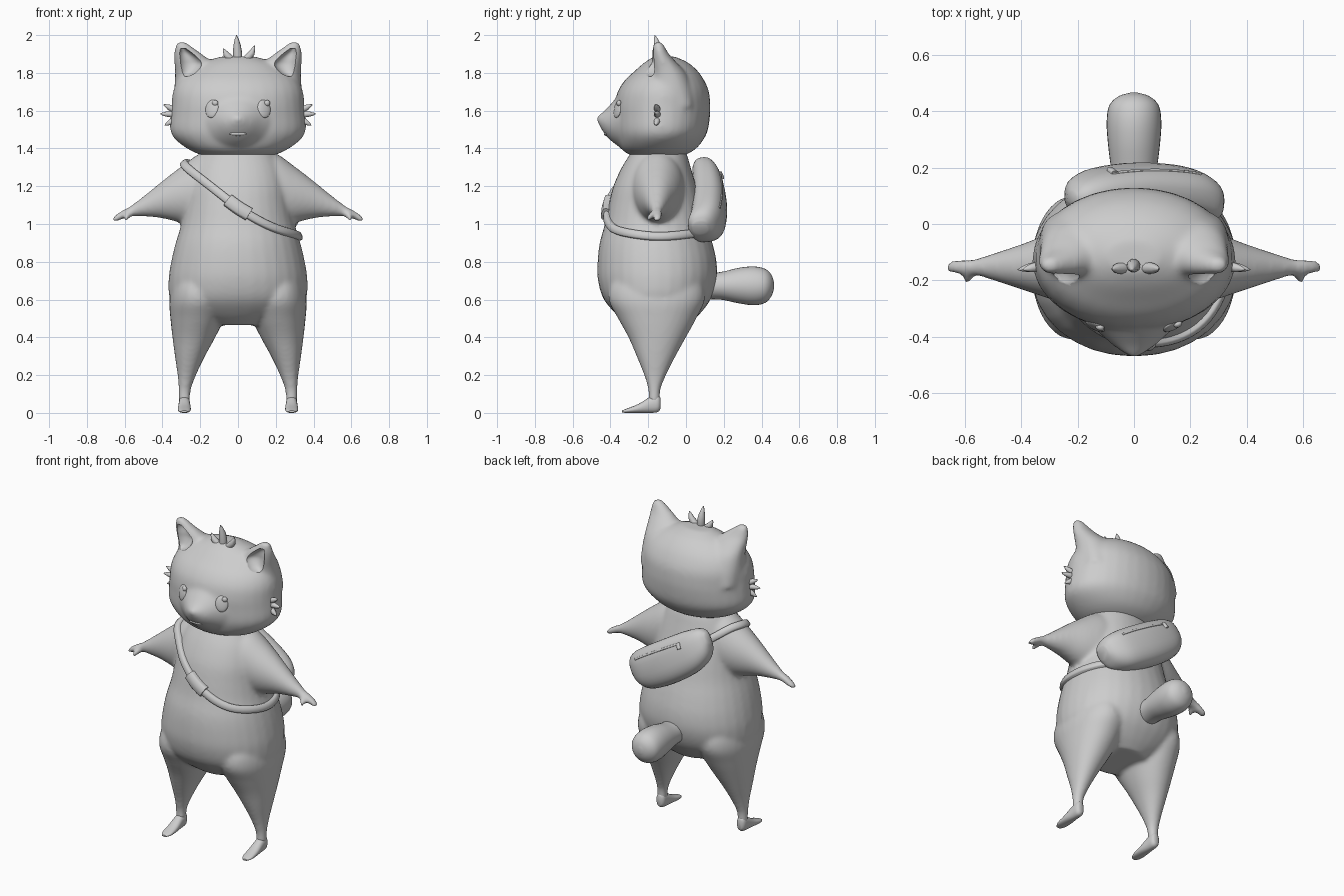
import bpy, bmesh, math
from mathutils import Vector, Matrix
from mathutils.bvhtree import BVHTree

if "Cube" in bpy.data.objects:
    bpy.data.objects.remove(bpy.data.objects["Cube"])

grey = bpy.data.materials.new("plain grey")
grey.diffuse_color = (0.61, 0.61, 0.61, 1)
grey.use_nodes = True
grey.node_tree.nodes["Principled BSDF"].inputs["Base Color"].default_value = grey.diffuse_color


def spline(rows, steps):
    """Catmull-Rom through rows of numbers."""
    out = []
    for i in range(len(rows) - 1):
        p0, p1, p2, p3 = (rows[max(0, min(len(rows) - 1, k))] for k in range(i - 1, i + 3))
        for s in range(steps):
            t = s / steps
            out.append([b + 0.5 * t * (c - a + t * (2 * a - 5 * b + 4 * c - d + t * (3 * (b - c) + d - a)))
                        for a, b, c, d in zip(p0, p1, p2, p3)])
    return out + [list(rows[-1])]


def loft(bm, axis, rows, power=2.0, steps=4, n=32, flip=False):
    """Skin through super-ellipses; row = position, then low/high bounds of the other two axes."""
    rings = []
    for t, a0, a1, b0, b1 in spline(rows, steps):
        ring = []
        for k in range(n):
            c, s = math.cos(math.tau * k / n), math.sin(math.tau * k / n)
            a = (a0 + a1) / 2 + (a1 - a0) / 2 * math.copysign(abs(c) ** (2 / power), c)
            b = (b0 + b1) / 2 + (b1 - b0) / 2 * math.copysign(abs(s) ** (2 / power), s)
            p = {'x': (t, a, b), 'y': (a, t, b), 'z': (a, b, t)}[axis]
            ring.append(bm.verts.new((-p[0] if flip else p[0], p[1], p[2])))
        rings.append(ring)
    skin(bm, rings)


def skin(bm, rings):
    n = len(rings[0])
    faces = [bm.faces.new(rings[0]), bm.faces.new(rings[-1])]
    for r, q in zip(rings, rings[1:]):
        faces += [bm.faces.new((r[k], r[(k + 1) % n], q[(k + 1) % n], q[k])) for k in range(n)]
    bmesh.ops.recalc_face_normals(bm, faces=faces)


def spike(bm, base, tip, r, bend=(0, 0, 0)):
    """Tapered, slightly bent tuft of fur."""
    base, tip, bend = Vector(base), Vector(tip), Vector(bend)
    turn = (tip - base).to_track_quat('Z', 'Y')
    n, rings = 10, []
    for t, w in ((0, .8), (.3, 1), (.6, .8), (.85, .42), (1, .06)):
        mid = base.lerp(tip, t) + bend * math.sin(math.pi * t)
        rings.append([bm.verts.new(mid + turn @ Vector((math.cos(math.tau * k / n), math.sin(math.tau * k / n), 0)) * r * w)
                      for k in range(n)])
    skin(bm, rings)


def finish(name, bm, angle=50):
    me = bpy.data.meshes.new(name)
    bm.to_mesh(me)
    bm.free()
    ob = bpy.data.objects.new(name, me)
    bpy.context.collection.objects.link(ob)
    me.materials.append(grey)
    smooth(ob, angle)
    return ob


def smooth(ob, angle):
    bpy.ops.object.select_all(action='DESELECT')
    ob.select_set(True)
    bpy.context.view_layer.objects.active = ob
    bpy.ops.object.shade_smooth_by_angle(angle=math.radians(angle))


def fuse(ob, voxel, relax, cutter=None):
    """Melt overlapping volumes into one skin, soften, then cut."""
    m = ob.modifiers.new("skin", 'REMESH')
    m.mode, m.voxel_size = 'VOXEL', voxel
    m = ob.modifiers.new("soften", 'SMOOTH')
    m.factor, m.iterations = 0.5, relax
    if cutter:
        m = ob.modifiers.new("cut", 'BOOLEAN')
        m.operation, m.object, m.solver = 'DIFFERENCE', cutter, 'EXACT'
    me = bpy.data.meshes.new_from_object(ob.evaluated_get(bpy.context.evaluated_depsgraph_get()))
    ob.modifiers.clear()
    ob.data = me
    me.materials.clear()
    me.materials.append(grey)
    smooth(ob, 50)


def tree(ob):
    return BVHTree.FromPolygons([v.co for v in ob.data.vertices], [p.vertices for p in ob.data.polygons])


def ribbon(name, points, target, width, thick, steps=6):
    """Flat band laid on the surface of the target."""
    hits = [target.find_nearest(Vector(p)) for p in spline(points, steps)]
    pos, nor = [h[0] for h in hits], [h[1] for h in hits]
    for _ in range(4):
        for arr in (pos, nor):
            arr[1:-1] = [(arr[i - 1] + arr[i] * 2 + arr[i + 1]) / 4 for i in range(1, len(arr) - 1)]
    bm, rings = bmesh.new(), []
    for i, p in enumerate(pos):
        tan = (pos[min(i + 1, len(pos) - 1)] - pos[max(i - 1, 0)]).normalized()
        up = (nor[i] - tan * nor[i].dot(tan)).normalized()
        side = tan.cross(up)
        rings.append([bm.verts.new(p + side * width * a + up * b) for a, b in
                      ((-.5, -.012), (-.5, thick * .6), (-.38, thick * .9), (0, thick), (.38, thick * .9), (.5, thick * .6), (.5, -.012))])
    skin(bm, rings)
    return finish(name, bm)


def ball(bm, centre, size, yaw=0, pitch=0):
    mat = Matrix.Translation(centre) @ Matrix.Rotation(yaw, 4, 'Z') @ Matrix.Rotation(pitch, 4, 'X') @ Matrix.Diagonal((*size, 1))
    bmesh.ops.create_uvsphere(bm, u_segments=20, v_segments=12, radius=1, matrix=mat)


# body: torso, arms with thumbs, legs
bm = bmesh.new()
torso = [(.465, .15, -.29, .01), (.52, .28, -.365, .07), (.6, .358, -.435, .13), (.7, .368, -.466, .163),
         (.8, .354, -.468, .162), (.9, .33, -.457, .14), (1.0, .30, -.43, .11), (1.1, .28, -.41, .085),
         (1.2, .265, -.385, .055), (1.3, .235, -.34, .025), (1.38, .19, -.29, .0), (1.44, .15, -.25, -.04)]
loft(bm, 'z', [(z, -w, w, f, b) for z, w, f, b in torso], 2.12)
arm = [(.1, -.29, -.01, 1.0, 1.40), (.2, -.29, -.01, .98, 1.375), (.3, -.265, -.035, 1.005, 1.305), (.4, -.232, -.072, 1.03, 1.228),
       (.5, -.20, -.105, 1.04, 1.147), (.57, -.18, -.125, 1.04, 1.095), (.6, -.18, -.125, 1.03, 1.08),
       (.64, -.178, -.128, 1.014, 1.054), (.664, -.168, -.135, 1.012, 1.032)]
leg = [(.8, .16, .26, -.3, .0), (.7, .1, .335, -.39, .08), (.6, .06, .363, -.41, .1), (.5, .075, .358, -.36, .055),
       (.4, .12, .347, -.305, .0), (.3, .175, .334, -.262, -.055), (.2, .222, .32, -.222, -.105),
       (.12, .25, .314, -.20, -.135), (.05, .252, .314, -.2, -.135)]
for f in (False, True):
    loft(bm, 'x', arm, flip=f)
    loft(bm, 'z', leg, 2.1, flip=f)
    s = -1 if f else 1
    spike(bm, (s * .575, -.155, 1.065), (s * .598, -.218, 1.015), .021)
body = finish("body", bm)
fuse(body, .012, 9)

# feet
for f, side in ((True, "left"), (False, "right")):
    bm = bmesh.new()
    loft(bm, 'y', [(-.136, .268, .3, .02, .08), (-.15, .256, .312, .004, .096), (-.19, .254, .314, 0, .085), (-.25, .25, .318, 0, .048),
                   (-.31, .253, .316, 0, .024), (-.34, .27, .30, .002, .012)], 2.3, 3, 20, f)
    finish(side + "_foot", bm)

# tail
bm = bmesh.new()
loft(bm, 'y', [(.08, -.075, .075, .6, .74), (.18, -.08, .08, .6, .745), (.28, -.092, .092, .58, .768), (.36, -.097, .097, .57, .775),
               (.42, -.088, .088, .583, .762), (.453, -.055, .055, .62, .73), (.466, -.012, .012, .66, .69)])
finish("tail", bm)

# head: skull, snout and ears fused, ear cups cut out
bm = bmesh.new()
skull = [(1.352, .12, -.24, -.05), (1.367, .2, -.30, .0), (1.40, .27, -.345, .055), (1.45, .335, -.365, .095),
         (1.5, .36, -.375, .117), (1.58, .356, -.377, .128), (1.63, .352, -.377, .129), (1.7, .345, -.362, .122),
         (1.76, .318, -.325, .097), (1.81, .265, -.272, .062), (1.855, .19, -.22, .01), (1.887, .09, -.17, -.06)]
loft(bm, 'z', [(z, -w, w, f, b) for z, w, f, b in skull], 2.03)
loft(bm, 'y', [(-.25, -.22, .22, 1.40, 1.71), (-.34, -.175, .175, 1.405, 1.69), (-.385, -.125, .125, 1.43, 1.65),
               (-.43, -.075, .075, 1.475, 1.602), (-.46, -.034, .034, 1.522, 1.578), (-.474, -.01, .01, 1.55, 1.568)])
cut = bmesh.new()
for f in (False, True):
    loft(bm, 'z', [(1.62, .2, .335, -.17, .04), (1.71, .14, .337, -.185, .03), (1.79, .1, .334, -.19, .005),
                   (1.85, .13, .337, -.188, -.045), (1.9, .19, .338, -.182, -.09), (1.945, .252, .333, -.176, -.115),
                   (1.967, .28, .318, -.165, -.13)], 2.1, flip=f)
    loft(cut, 'z', [(1.782, .262, .292, -.24, -.178), (1.80, .225, .307, -.25, -.158), (1.84, .192, .312, -.26, -.142),
                    (1.87, .2, .313, -.26, -.14), (1.905, .24, .313, -.25, -.142), (1.93, .275, .307, -.23, -.155)], flip=f)
cutter = finish("ear_cutter", cut)
head = finish("head", bm)
fuse(head, .012, 14, cutter)
bpy.data.objects.remove(cutter)
face = tree(head)


def on_face(x, z):
    loc, nor, _, _ = face.ray_cast(Vector((x, -2, z)), Vector((0, 1, 0)))
    return loc, math.atan2(nor.x, -nor.y), math.asin(nor.z)


# eyes with raised glints
for s, side in ((-1, "left"), (1, "right")):
    loc, yaw, pitch = on_face(s * .138, 1.61)
    bm = bmesh.new()
    ball(bm, loc, (.038, .012, .049), yaw, -pitch)
    finish(side + "_eye", bm)
    bm = bmesh.new()
    loc, yaw, pitch = on_face(s * .138 + .017, 1.64)
    ball(bm, loc - Vector((0, .006, 0)), (.016, .012, .016), yaw)
    finish(side + "_eye_glint", bm)

# mouth
bm = bmesh.new()
loc, yaw, pitch = on_face(0, 1.477)
ball(bm, loc + Vector((0, .004, 0)), (.045, .009, .011), 0, -pitch)
finish("mouth", bm)

# hair tuft on top and cheek tufts
bm = bmesh.new()
spike(bm, (0, -.15, 1.86), (-.008, -.165, 2.0), .025, (0, .008, 0))
spike(bm, (-.025, -.155, 1.865), (-.078, -.16, 1.93), .021, (-.006, 0, -.006))
spike(bm, (.03, -.155, 1.865), (.088, -.16, 1.945), .021, (.01, 0, -.006))
finish("hair_tuft", bm)
bm = bmesh.new()
for s in (-1, 1):
    for z0, tip in ((1.598, (.395, 1.633)), (1.58, (.413, 1.583)), (1.558, (.388, 1.522))):
        spike(bm, (s * .325, -.148, z0), (s * tip[0], -.162, tip[1]), .018)
finish("cheek_tufts", bm)

# bag worn slantwise on the back
place = Matrix.Translation((.02, 0, 1.10)) @ Matrix.Rotation(math.radians(30), 4, 'Y') @ Matrix.Rotation(math.radians(9), 4, 'X')
bm = bmesh.new()
loft(bm, 'x', [(-.318, .085, .125, .02, .08), (-.28, .045, .165, -.06, .115), (-.18, .04, .198, -.115, .128), (0, .04, .215, -.138, .125),
               (.18, .03, .203, -.128, .118), (.27, .015, .165, -.08, .1), (.305, .04, .12, -.01, .06)], 2.5)
bm.transform(place)
bag = finish("bag", bm)
bag_skin = tree(bag)
ribbon("bag_zip", [place @ Vector(p) for p in ((-.17, .21, .075), (0, .22, .075), (.2, .215, .075))], bag_skin, .012, .005)
ribbon("zip_pull", [place @ Vector(p) for p in ((-.165, .21, .08), (-.165, .21, .06), (-.165, .21, .04))], bag_skin, .022, .012, 3)

# strap across the chest, with buckle
torso_skin = tree(body)
path = [(-.17, .08, 1.25), (-.26, -.04, 1.33), (-.30, -.15, 1.34), (-.26, -.27, 1.29), (-.12, -.38, 1.18), (0, -.44, 1.09),
        (.13, -.42, 1.01), (.24, -.35, .96), (.33, -.2, .938), (.33, -.05, .945), (.25, .09, .965)]
ribbon("strap", path, torso_skin, .044, .024)
ribbon("buckle", [(-.055, -.43, 1.13), (0, -.44, 1.09), (.06, -.43, 1.052)], torso_skin, .07, .034)
